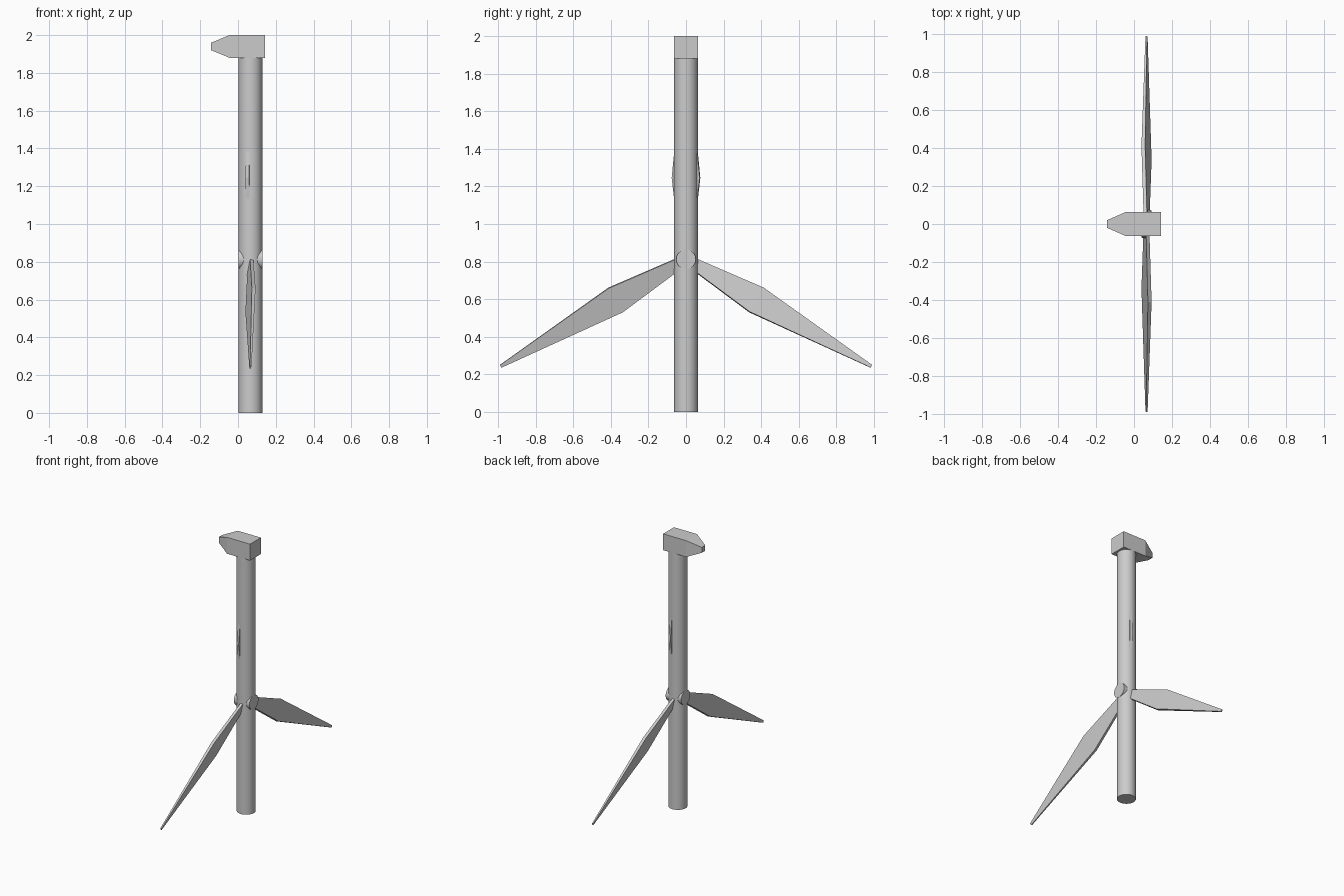
import bpy, bmesh
from math import radians, cos, sin, pi
from mathutils import Matrix, Vector

if "Cube" in bpy.data.objects:
    bpy.data.objects.remove(bpy.data.objects["Cube"])

AXIS_X = 0.066      # tower and rotor centre line
HUB_Z = 0.812


def loft(name, rings):
    """Skin a stack of equal-length point rings and cap both ends."""
    bm = bmesh.new()
    loops = [[bm.verts.new(p) for p in ring] for ring in rings]
    for a, b in zip(loops, loops[1:]):
        n = len(a)
        for i in range(n):
            j = (i + 1) % n
            bm.faces.new((a[i], a[j], b[j], b[i]))
    bm.faces.new(loops[0])
    bm.faces.new(loops[-1])
    bmesh.ops.recalc_face_normals(bm, faces=bm.faces)
    mesh = bpy.data.meshes.new(name)
    bm.to_mesh(mesh)
    bm.free()
    obj = bpy.data.objects.new(name, mesh)
    bpy.context.collection.objects.link(obj)
    return obj


def cylinder(name, radius, depth, location, rotation=(0, 0, 0)):
    bpy.ops.mesh.primitive_cylinder_add(vertices=48, radius=radius, depth=depth,
                                        location=location, rotation=rotation)
    obj = bpy.context.object
    obj.name = name
    bpy.ops.object.shade_smooth_by_angle(angle=radians(30))
    return obj


# Tower
cylinder("tower", 0.063, 1.88, (AXIS_X, 0, 0.94))

# Nacelle: box with a tapered tail
def nacelle_ring(x, half_y, half_z):
    return [(x, sy * half_y, 1.94 + sz * half_z)
            for sy, sz in ((-1, -1), (1, -1), (1, 1), (-1, 1))]

loft("nacelle", [nacelle_ring(0.142, 0.063, 0.06),
                 nacelle_ring(-0.045, 0.063, 0.06),
                 nacelle_ring(-0.142, 0.02, 0.02)])

# Hub: short drum crossing the tower
cylinder("hub", 0.052, 0.126, (AXIS_X, 0, HUB_Z), (0, pi / 2, 0))

# Blades: pitched, flat-sided slabs (distance, half chord, half thickness)
SECTIONS = ((0.02, 0.027, 0.009), (0.433, 0.076, 0.010), (1.14, 0.008, 0.004))
PITCH = Matrix.Rotation(radians(-13), 4, 'Z')
for k in range(3):
    spin = Matrix.Rotation(k * 2 * pi / 3, 4, 'X')
    place = Matrix.Translation((AXIS_X, 0, HUB_Z)) @ spin @ PITCH
    rings = [[place @ Vector((sx * thick, sy * chord, r))
              for sx, sy in ((-1, -1), (1, -1), (1, 1), (-1, 1))]
             for r, chord, thick in SECTIONS]
    loft(f"blade_{k + 1}", rings)
